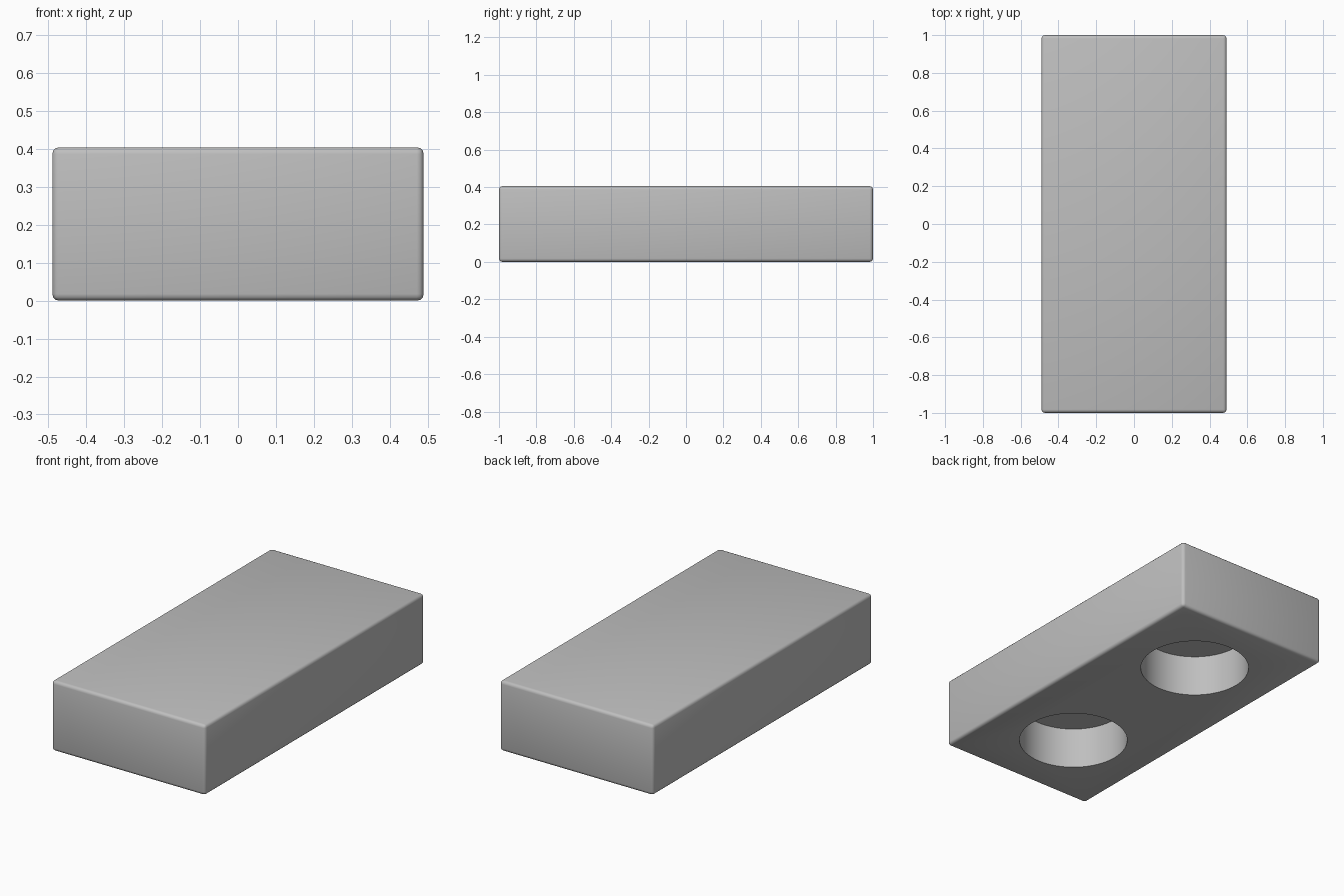
import bpy

if "Cube" in bpy.data.objects:
    bpy.data.objects.remove(bpy.data.objects["Cube"])

W, L, H = 0.98, 2.0, 0.405
HOLE_R, HOLE_DEPTH, HOLE_Y = 0.294, 0.24, 0.515

grey = bpy.data.materials.new("light_grey")
grey.diffuse_color = (0.52, 0.52, 0.52, 1)
grey.use_nodes = True
grey.node_tree.nodes["Principled BSDF"].inputs["Base Color"].default_value = grey.diffuse_color

# Rounded block
bpy.ops.mesh.primitive_cube_add(size=1, location=(0, 0, H / 2))
block = bpy.context.object
block.name = "block"
block.scale = (W, L, H)
bpy.ops.object.transform_apply(location=False, rotation=False, scale=True)
block.data.materials.append(grey)
bevel = block.modifiers.new("rounded_edges", 'BEVEL')
bevel.width = 0.018
bevel.segments = 3

# Two round blind holes in the underside
for side in (-1, 1):
    bpy.ops.mesh.primitive_cylinder_add(
        vertices=64, radius=HOLE_R, depth=2 * HOLE_DEPTH,
        location=(0, side * HOLE_Y, 0))
    cutter = bpy.context.object
    cutter.name = "front_hole_cutter" if side < 0 else "back_hole_cutter"
    cutter.data.materials.append(grey)
    cutter.hide_render = True
    cut = block.modifiers.new("hole", 'BOOLEAN')
    cut.operation = 'DIFFERENCE'
    cut.solver = 'EXACT'
    cut.object = cutter

# Apply the modifiers and clear the cutters
bpy.ops.object.select_all(action='DESELECT')
block.select_set(True)
bpy.context.view_layer.objects.active = block
for mod in list(block.modifiers):
    bpy.ops.object.modifier_apply(modifier=mod.name)
for obj in list(bpy.data.objects):
    if obj is not block:
        bpy.data.objects.remove(obj)
bpy.ops.object.shade_smooth_by_angle(angle=0.6)
